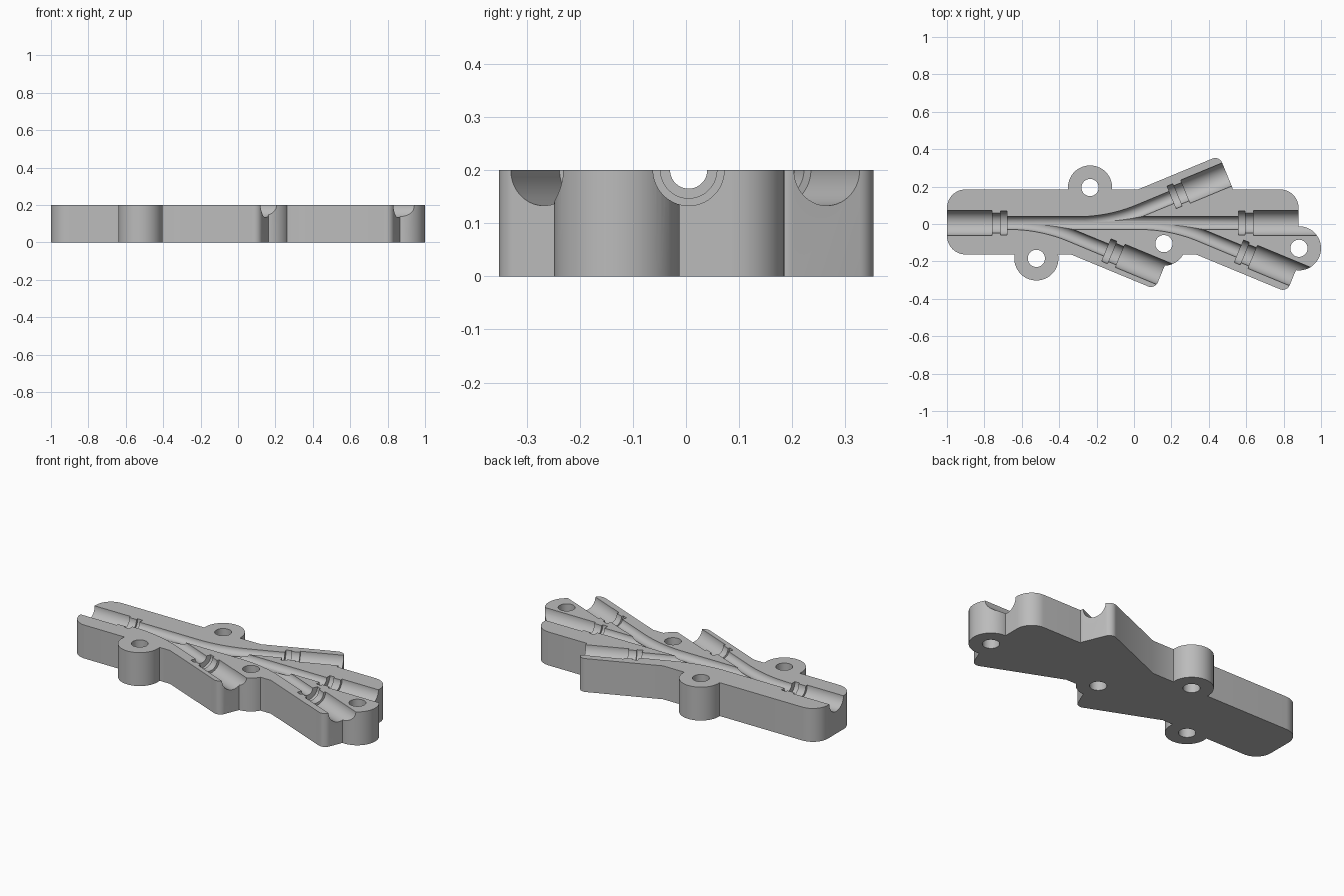
import bpy, bmesh
from math import pi, sin, cos, tan, radians
from mathutils import Vector

if "Cube" in bpy.data.objects:
    bpy.data.objects.remove(bpy.data.objects["Cube"])

HEIGHT = 0.2
AXIS_Y = 0.005
ANGLE = radians(22.5)
BORE, SLEEVE, NECK, FLANGE = 0.035, 0.067, 0.053, 0.065
BEND = 0.17  # tangent length of each branch bend

grey = bpy.data.materials.new("matte grey")
grey.use_nodes = True
colour = (0.5, 0.5, 0.5, 1)
grey.diffuse_color = colour
grey.node_tree.nodes["Principled BSDF"].inputs["Base Color"].default_value = colour


def add_object(name, bm):
    bmesh.ops.recalc_face_normals(bm, faces=bm.faces)
    mesh = bpy.data.meshes.new(name)
    bm.to_mesh(mesh)
    bm.free()
    mesh.materials.append(grey)
    obj = bpy.data.objects.new(name, mesh)
    bpy.context.collection.objects.link(obj)
    return obj


def prism(name, outline, low=0.0, high=HEIGHT):
    bm = bmesh.new()
    base = bm.faces.new([bm.verts.new((p[0], p[1], low)) for p in outline])
    top = bmesh.ops.extrude_face_region(bm, geom=[base])["geom"]
    verts = [v for v in top if isinstance(v, bmesh.types.BMVert)]
    bmesh.ops.translate(bm, verts=verts, vec=(0, 0, high - low))
    return add_object(name, bm)


def circle(x, y, r, n=64):
    return [(x + r * cos(2 * pi * i / n), y + r * sin(2 * pi * i / n)) for i in range(n)]


def rounded_bar(origin, angle, length, low, high, r, n=12):
    """Rounded rectangle along a direction, from origin to length."""
    d = Vector((cos(angle), sin(angle)))
    side = Vector((-d.y, d.x))
    corners = [(length - r, high - r), (r, high - r), (r, low + r), (length - r, low + r)]
    points = []
    for k, (u, v) in enumerate(corners):
        for i in range(n + 1):
            a = pi / 2 * (k + i / n)
            points.append(Vector(origin) + d * (u + r * cos(a)) + side * (v + r * sin(a)))
    return points


def tube(name, stations, n=48):
    """Sweep rings through (x, y, heading, radius) stations at the top face."""
    bm = bmesh.new()
    rings = []
    for x, y, heading, r in stations:
        side = Vector((-sin(heading), cos(heading), 0))
        centre = Vector((x, y, HEIGHT))
        turns = [2 * pi * (i + 0.5) / n for i in range(n)]
        rings.append([bm.verts.new(centre + side * r * cos(a) + Vector((0, 0, r * sin(a))))
                      for a in turns])
    for a, b in zip(rings, rings[1:]):
        for i in range(n):
            bm.faces.new((a[i], a[i - 1], b[i - 1], b[i]))
    bm.faces.new(rings[0])
    bm.faces.new(rings[-1])
    return add_object(name, bm)


def socket(end, heading, overrun=0.16):
    """Flange, neck and sleeve stations that finish at an end point."""
    steps = [(0.32, BORE), (0.32, FLANGE), (0.287, FLANGE), (0.287, NECK),
             (0.24, NECK), (0.24, SLEEVE), (-overrun, SLEEVE)]
    return [(end[0] - s * cos(heading), end[1] - s * sin(heading), heading, r) for s, r in steps]


def combine(target, tool, operation):
    mod = target.modifiers.new(operation.lower(), "BOOLEAN")
    mod.operation, mod.solver, mod.object = operation, "EXACT", tool
    bpy.context.view_layer.objects.active = target
    bpy.ops.object.modifier_apply(modifier=mod.name)
    bpy.data.objects.remove(tool)


# Block with rounded corners
block = prism("manifold_block", rounded_bar((-1, 0), 0, 1.88, -0.163, 0.185, 0.1))

# Angled arms: end x, end y, side of the block, half width
branches = [(0.497, 0.265, 1, 0.108), (0.148, -0.262, -1, 0.094), (0.857, -0.268, -1, 0.104)]
cutters = []
for ex, ey, sign, half in branches:
    heading = sign * ANGLE
    length = (ey - AXIS_Y) / sin(heading)
    start_x = ex - length * cos(heading)
    bar = rounded_bar((start_x, AXIS_Y), heading, length, -half, half, 0.04)
    combine(block, prism("arm", bar), "UNION")
    # Branch channel: gentle bend, then the socket
    radius = BEND / tan(ANGLE / 2)
    bend = []
    for i in range(17):
        a = ANGLE * i / 16
        bend.append((start_x - BEND + radius * sin(a),
                     AXIS_Y + sign * radius * (1 - cos(a)), sign * a, BORE - 0.0005))
    cutters.append(tube("branch_channel", bend + socket((ex, ey), heading)))

# Screw lugs with through holes
for x, y in [(-0.235, 0.195), (-0.522, -0.184), (0.16, -0.105), (0.882, -0.13)]:
    combine(block, prism("lug", circle(x, y, 0.118)), "UNION")
    cutters.append(prism("screw_hole", circle(x, y, 0.046, 40), -0.1, HEIGHT + 0.1))

# Straight main channel with a socket at both ends
left = [(x, y, 0, r) for x, y, h, r in reversed(socket((-1, AXIS_Y), pi))]
cutters.append(tube("main_channel", left + socket((0.88, AXIS_Y), 0)))

for cutter in cutters:
    combine(block, cutter, "DIFFERENCE")

bpy.ops.object.select_all(action="DESELECT")
block.select_set(True)
bpy.context.view_layer.objects.active = block
bpy.ops.object.shade_smooth_by_angle(angle=radians(30))
